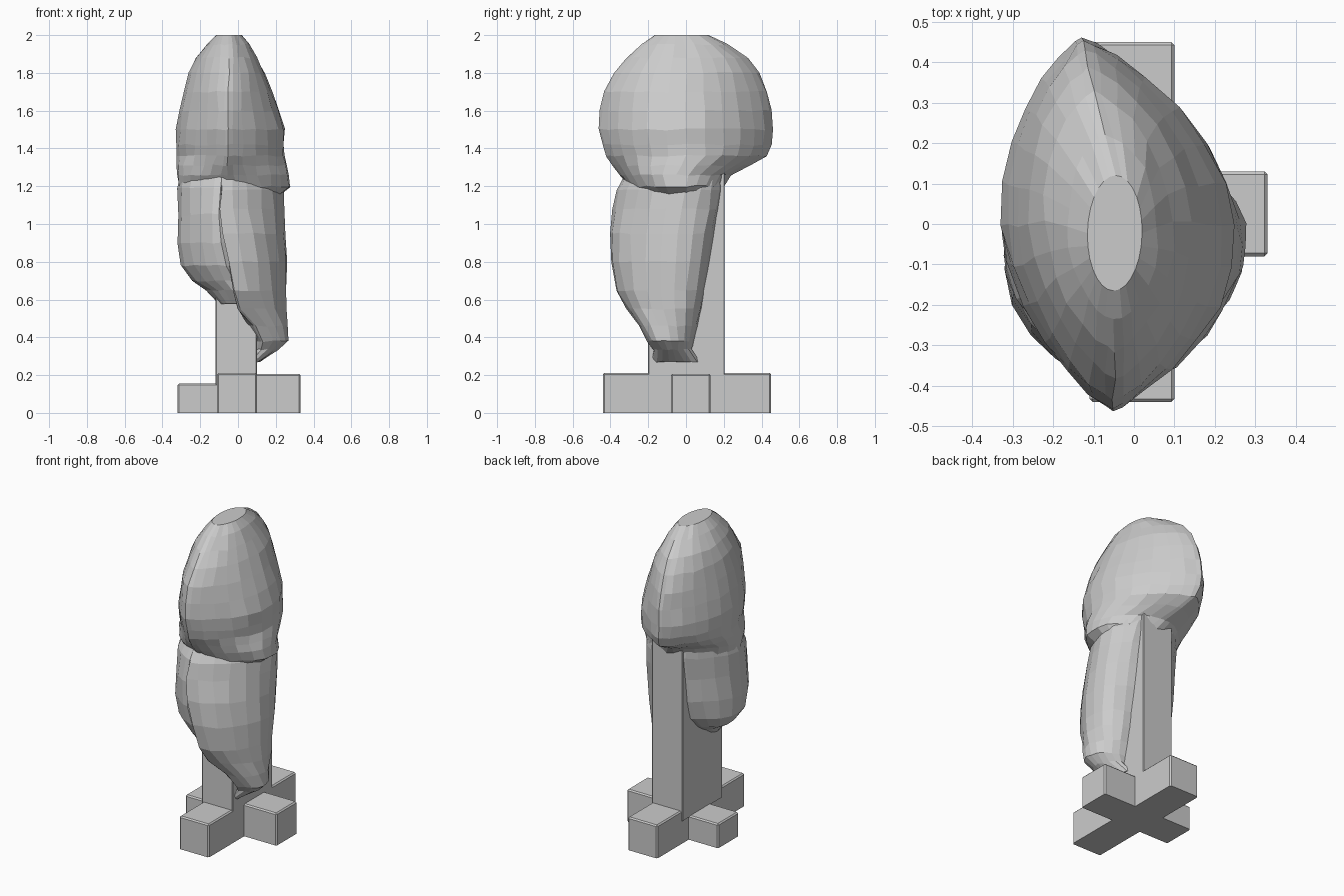
import bpy, bmesh, math, random

random.seed(4)


def finish(name, bm):
    bmesh.ops.recalc_face_normals(bm, faces=bm.faces[:])
    me = bpy.data.meshes.new(name)
    bm.to_mesh(me)
    bm.free()
    ob = bpy.data.objects.new(name, me)
    bpy.context.collection.objects.link(ob)
    return ob


def box(name, x, y, z, bevel=0.008):
    bm = bmesh.new()
    bmesh.ops.create_cube(bm, size=1)
    for v in bm.verts:
        for i, (lo, hi) in enumerate((x, y, z)):
            v.co[i] = lo if v.co[i] < 0 else hi
    # only the upper edges and uprights are softened
    edges = [e for e in bm.edges if max(v.co.z for v in e.verts) > z[0] + 1e-4]
    if bevel:
        bmesh.ops.bevel(bm, geom=edges, offset=bevel, segments=1, affect='EDGES')
    return finish(name, bm)


def lens_loft(name, rings, n=14, jitter=0.005):
    """Each ring: z, front ridge x, y, back ridge x, y, left x, right x, roundness."""
    bm = bmesh.new()
    loops = []
    for z, xf, yf, xb, yb, xl, xr, p in rings:
        mid = (xf + xb) / 2
        loop = []
        for i in range(2 * n):
            t = math.pi * i / n
            k = (1 - math.cos(t)) / 2
            s = math.sin(t)
            side = xr if s > 0 else xl
            x = xf + (xb - xf) * k + (side - mid) * abs(s) ** p
            y = yf + (yb - yf) * k
            j = [random.uniform(-jitter, jitter) for _ in range(3)]
            if z > 1.99:
                j = [0, 0, 0]
            loop.append(bm.verts.new((x + j[0], y + j[1], z + j[2])))
        loops.append(loop)
    for a, b in zip(loops, loops[1:]):
        for i in range(2 * n):
            k = (i + 1) % (2 * n)
            bm.faces.new((a[i], a[k], b[k], b[i]))
    bm.faces.new(loops[0])
    bm.faces.new(loops[-1])
    return finish(name, bm)


# Cross-shaped stand and upright post
box("base_long_bar", (-0.11, 0.10), (-0.44, 0.45), (0, 0.212))
box("base_left_arm", (-0.32, -0.10), (-0.08, 0.13), (0, 0.155))
box("base_right_arm", (0.09, 0.33), (-0.08, 0.13), (0, 0.207))
box("post", (-0.118, 0.10), (-0.20, 0.205), (0.15, 1.40), 0.004)

# Upper canopy: pointed-oval dome with a ridge at front and back
lens_loft("upper_canopy", [
    (1.16, -0.03, -0.25, 0.02, 0.17, -0.27, 0.23, 1.1),
    (1.20, -0.05, -0.30, 0.00, 0.20, -0.315, 0.28, 1.3),
    (1.26, -0.06, -0.35, -0.04, 0.24, -0.325, 0.27, 1.4),
    (1.31, -0.06, -0.39, -0.08, 0.34, -0.33, 0.26, 1.6),
    (1.36, -0.05, -0.42, -0.11, 0.43, -0.33, 0.25, 1.7),
    (1.42, -0.05, -0.445, -0.12, 0.455, -0.33, 0.245, 1.7),
    (1.50, -0.05, -0.462, -0.13, 0.46, -0.325, 0.25, 1.7),
    (1.60, -0.05, -0.458, -0.12, 0.45, -0.31, 0.22, 1.7),
    (1.70, -0.05, -0.435, -0.12, 0.43, -0.29, 0.18, 1.6),
    (1.80, -0.05, -0.38, -0.11, 0.385, -0.26, 0.14, 1.5),
    (1.88, -0.05, -0.315, -0.10, 0.325, -0.22, 0.10, 1.4),
    (1.95, -0.05, -0.235, -0.07, 0.22, -0.165, 0.06, 1.2),
    (2.00, -0.05, -0.165, -0.045, 0.12, -0.115, 0.02, 1.0),
])

# Lower foliage, right side: long lobe reaching nearly to the stand
lens_loft("lower_right_lobe", [
    (0.27, 0.07, -0.18, 0.07, 0.08, 0.06, 0.12, 1.0),
    (0.335, 0.12, -0.17, 0.08, 0.03, 0.08, 0.21, 0.9),
    (0.38, 0.13, -0.20, 0.08, 0.04, 0.08, 0.262, 0.9),
    (0.46, 0.09, -0.25, 0.08, 0.06, 0.05, 0.26, 0.9),
    (0.55, 0.01, -0.315, 0.08, 0.08, 0.02, 0.255, 0.9),
    (0.65, -0.02, -0.37, 0.08, 0.10, 0.01, 0.25, 1.0),
    (0.80, -0.05, -0.40, 0.08, 0.125, 0.0, 0.25, 1.0),
    (0.95, -0.08, -0.405, 0.08, 0.15, 0.0, 0.24, 1.0),
    (1.08, -0.10, -0.39, 0.08, 0.175, -0.01, 0.23, 1.1),
    (1.18, -0.09, -0.365, 0.08, 0.19, -0.01, 0.225, 1.2),
    (1.27, -0.08, -0.32, 0.06, 0.19, -0.01, 0.20, 1.3),
], n=10)

# Lower foliage, left side: shorter lobe
lens_loft("lower_left_lobe", [
    (0.58, 0.0, -0.28, -0.08, -0.12, -0.09, 0.0, 1.0),
    (0.65, 0.0, -0.33, -0.10, -0.02, -0.16, 0.0, 1.1),
    (0.70, -0.02, -0.345, -0.10, 0.06, -0.24, 0.0, 1.2),
    (0.78, -0.06, -0.37, -0.10, 0.13, -0.305, 0.0, 1.4),
    (0.90, -0.09, -0.385, -0.10, 0.16, -0.322, 0.0, 1.5),
    (1.05, -0.10, -0.38, -0.10, 0.18, -0.32, 0.0, 1.6),
    (1.19, -0.09, -0.36, -0.10, 0.20, -0.318, 0.0, 1.6),
    (1.28, -0.08, -0.31, -0.10, 0.20, -0.30, 0.0, 1.6),
], n=10)
